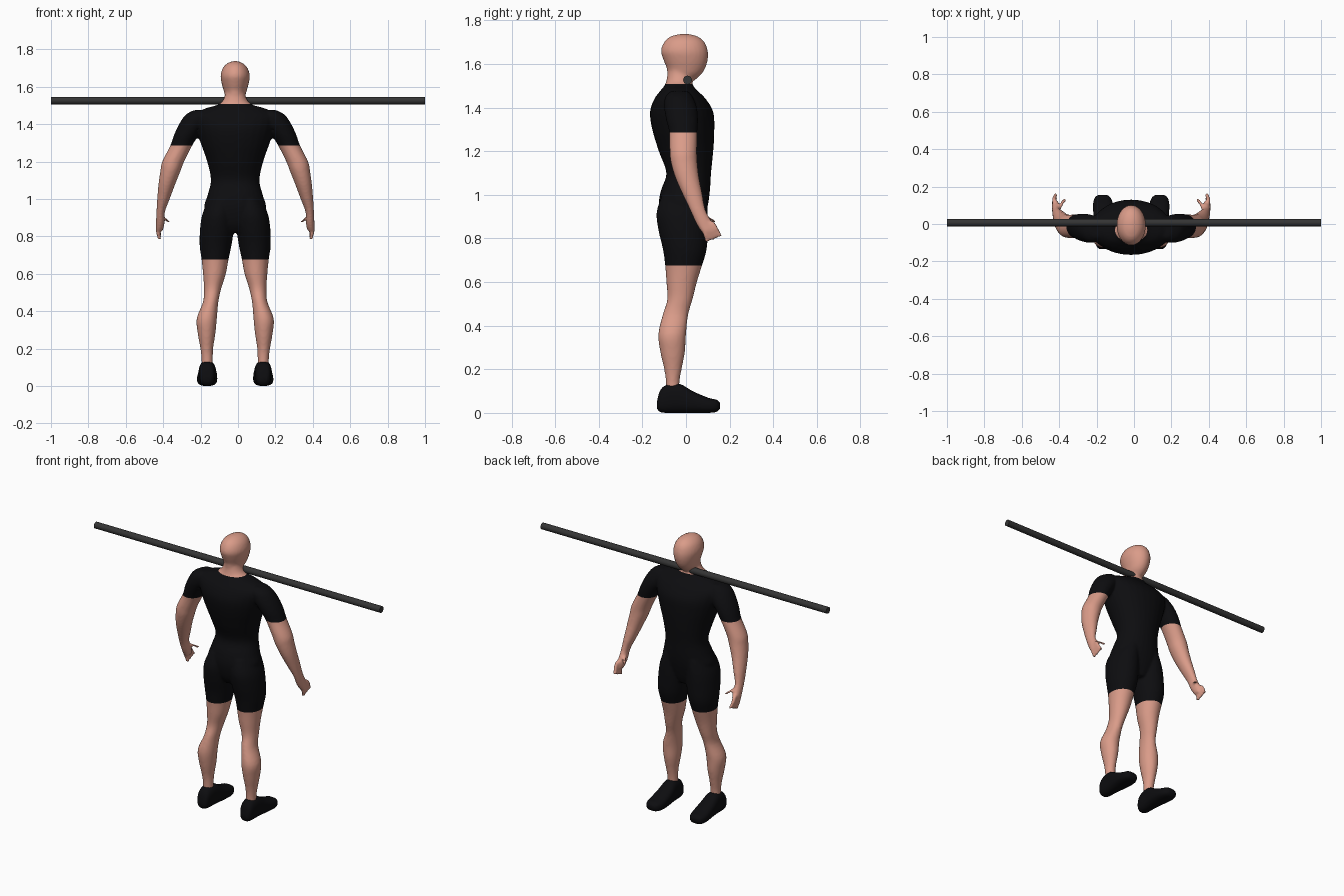
import bpy, bmesh, math
from mathutils import Vector

if "Cube" in bpy.data.objects:
    bpy.data.objects.remove(bpy.data.objects["Cube"])

CENTRE_X = -0.015
SLEEVE_HEM, SHORTS_HEM, NECKLINE = 1.285, 0.675, 1.507


def material(name, rgb, rough):
    m = bpy.data.materials.new(name)
    m.use_nodes = True
    m.diffuse_color = (*rgb, 1)
    bsdf = m.node_tree.nodes["Principled BSDF"]
    bsdf.inputs["Base Color"].default_value = (*rgb, 1)
    bsdf.inputs["Roughness"].default_value = rough
    return m


skin = material("skin", (0.70, 0.33, 0.25), 0.6)
black = material("black cloth", (0.004, 0.004, 0.005), 0.8)
grey = material("dark grey metal", (0.035, 0.035, 0.035), 0.5)


def smooth_rows(rows, steps=4):
    # Catmull-Rom interpolation between cross-sections
    out = []
    for i in range(len(rows) - 1):
        a, b, c, d = (Vector(rows[min(max(k, 0), len(rows) - 1)]) for k in range(i - 1, i + 3))
        for s in range(steps):
            t = s / steps
            out.append(b + t / 2 * ((c - a) + t * ((2 * a - 5 * b + 4 * c - d) + t * (3 * b - a - 3 * c + d))))
    return out + [Vector(rows[-1])]


def loft(bm, rows, side=1, along_y=False, power=2.0, sides=28):
    # each row: position, then low and high bounds on the two cross axes
    rings = []
    for p, x0, x1, v0, v1 in smooth_rows(rows):
        ring = []
        for k in range(sides):
            a = math.tau * k / sides
            c, s = math.cos(a), math.sin(a)
            x = (x0 + x1) / 2 + (x1 - x0) / 2 * math.copysign(abs(c) ** (2 / power), c)
            v = (v0 + v1) / 2 + (v1 - v0) / 2 * math.copysign(abs(s) ** (2 / power), s)
            ring.append(bm.verts.new((side * x, p, v) if along_y else (side * x, v, p)))
        rings.append(ring)
    for lo, hi in zip(rings, rings[1:]):
        for k in range(sides):
            n = (k + 1) % sides
            bm.faces.new((lo[k], lo[n], hi[n], hi[k]))
    bm.faces.new(rings[0])
    bm.faces.new(rings[-1])


def finger(bm, side, r, *points):
    # tapering digit through (x, y, z) points
    rows = []
    for i, (x, y, z) in enumerate(points):
        q = r * (1 - 0.12 * i)
        rows.append((z, x - q, x + q, y - q, y + q))
    loft(bm, rows, side, sides=12)


def make_object(name, bm, mats):
    bmesh.ops.recalc_face_normals(bm, faces=bm.faces)
    for f in bm.faces:
        f.smooth = True
    me = bpy.data.meshes.new(name)
    bm.to_mesh(me)
    bm.free()
    for m in mats:
        me.materials.append(m)
    ob = bpy.data.objects.new(name, me)
    ob.location.x = CENTRE_X
    bpy.context.collection.objects.link(ob)
    return ob


# Torso and neck: height, half width, back, front
torso = [(0.82, 0.05, -0.08, 0.06), (0.87, 0.12, -0.11, 0.08), (0.95, 0.165, -0.125, 0.10),
         (1.02, 0.148, -0.115, 0.11), (1.1, 0.13, -0.09, 0.115), (1.2, 0.15, -0.125, 0.125),
         (1.3, 0.185, -0.155, 0.13), (1.38, 0.21, -0.165, 0.125), (1.44, 0.22, -0.145, 0.09),
         (1.48, 0.17, -0.115, 0.05), (1.507, 0.085, -0.095, 0.03), (1.55, 0.056, -0.085, 0.03),
         (1.6, 0.055, -0.08, 0.04)]
# Head with the chin forward
head = [(1.525, 0.03, -0.05, 0.04), (1.55, 0.052, -0.084, 0.068), (1.58, 0.062, -0.088, 0.088),
        (1.62, 0.073, -0.104, 0.10), (1.66, 0.078, -0.115, 0.10), (1.7, 0.066, -0.1, 0.085),
        (1.725, 0.042, -0.072, 0.055), (1.737, 0.012, -0.03, 0.015)]
# Leg: height, inner, outer, back, front
leg = [(1.0, 0.01, 0.14, -0.11, 0.095), (0.92, 0.005, 0.175, -0.135, 0.10),
       (0.84, 0.007, 0.188, -0.127, 0.10), (0.75, 0.02, 0.19, -0.106, 0.095),
       (0.68, 0.035, 0.18, -0.096, 0.075), (0.6, 0.05, 0.172, -0.09, 0.05),
       (0.52, 0.075, 0.167, -0.086, 0.03), (0.45, 0.09, 0.172, -0.107, 0.01),
       (0.36, 0.098, 0.206, -0.127, 0), (0.28, 0.106, 0.2, -0.118, -0.005),
       (0.2, 0.118, 0.186, -0.1, -0.02), (0.14, 0.12, 0.18, -0.092, -0.03),
       (0.06, 0.12, 0.18, -0.09, -0.03)]
# Arm from shoulder to wrist
arm = [(1.475, 0.15, 0.22, -0.07, 0.01), (1.45, 0.13, 0.265, -0.095, 0.03),
       (1.4, 0.15, 0.3, -0.1, 0.05), (1.34, 0.195, 0.328, -0.09, 0.055),
       (1.285, 0.23, 0.347, -0.077, 0.052), (1.2, 0.273, 0.39, -0.075, 0.05),
       (1.15, 0.292, 0.4, -0.07, 0.052), (1.08, 0.32, 0.41, -0.05, 0.06),
       (1.0, 0.35, 0.417, -0.015, 0.076), (0.93, 0.376, 0.421, 0.018, 0.09),
       (0.87, 0.378, 0.424, 0.045, 0.12), (0.83, 0.387, 0.426, 0.07, 0.125)]

bm = bmesh.new()
for rows, power in ((torso, 2.1), (head, 2.0)):
    loft(bm, [(z, -w, w, b, f) for z, w, b, f in rows], power=power)
for side in (-1, 1):
    loft(bm, leg, side)
    loft(bm, arm, side)
    # Hand: four fingers and a thumb
    for i in range(4):
        y = 0.082 + 0.012 * i
        finger(bm, side, 0.013, (0.408, y, 0.86 + 0.006 * i), (0.412, y + 0.006 + 0.004 * i, 0.825 + 0.007 * i),
               (0.404, y + 0.015 + 0.008 * i, 0.783 + 0.009 * i))
    finger(bm, side, 0.014, (0.392, 0.08, 0.905), (0.37, 0.11, 0.89), (0.35, 0.132, 0.872))
rough = make_object("body_rough", bm, [])

# Fuse the limbs into one smooth skin
remesh = rough.modifiers.new("fuse", "REMESH")
remesh.mode = "VOXEL"
remesh.voxel_size = 0.0075
relax = rough.modifiers.new("relax", "SMOOTH")
relax.factor = 0.5
relax.iterations = 5
fused = bpy.data.meshes.new_from_object(rough.evaluated_get(bpy.context.evaluated_depsgraph_get()))
bpy.data.objects.remove(rough)

# Cut crisp hems, then colour cloth and skin by region
bm = bmesh.new()
bm.from_mesh(fused)
bpy.data.meshes.remove(fused)
for z in (SLEEVE_HEM, SHORTS_HEM, NECKLINE):
    bmesh.ops.bisect_plane(bm, geom=bm.verts[:] + bm.edges[:] + bm.faces[:],
                           plane_co=(0, 0, z), plane_no=(0, 0, 1))
for f in bm.faces:
    c = f.calc_center_median()
    arm_line = 0.215 + 0.35 * max(0, SLEEVE_HEM - c.z)
    bare_arm = c.z < SLEEVE_HEM and abs(c.x) > min(arm_line, 0.28)
    f.material_index = int(SHORTS_HEM < c.z < NECKLINE and not bare_arm)
make_object("body", bm, [skin, black])

# Shoes: depth position, inner, outer, bottom, top
shoe = [(-0.133, 0.13, 0.17, 0.02, 0.05), (-0.12, 0.115, 0.185, 0.005, 0.1),
        (-0.09, 0.108, 0.192, 0, 0.128), (-0.03, 0.103, 0.195, 0, 0.133),
        (0.03, 0.097, 0.2, 0, 0.1), (0.1, 0.097, 0.204, 0, 0.07),
        (0.14, 0.11, 0.195, 0.005, 0.06), (0.156, 0.13, 0.175, 0.02, 0.045)]
for side, name in ((1, "left_shoe"), (-1, "right_shoe")):
    bm = bmesh.new()
    loft(bm, shoe, side, along_y=True, power=2.6)
    make_object(name, bm, [black])

# Bar across the shoulders
bpy.ops.mesh.primitive_cylinder_add(vertices=24, radius=0.02, depth=2, location=(0, 0.007, 1.526),
                                    rotation=(0, math.pi / 2, 0))
bar = bpy.context.object
bar.name = "bar"
bar.data.materials.append(grey)
bpy.ops.object.shade_smooth_by_angle(angle=math.radians(40))
